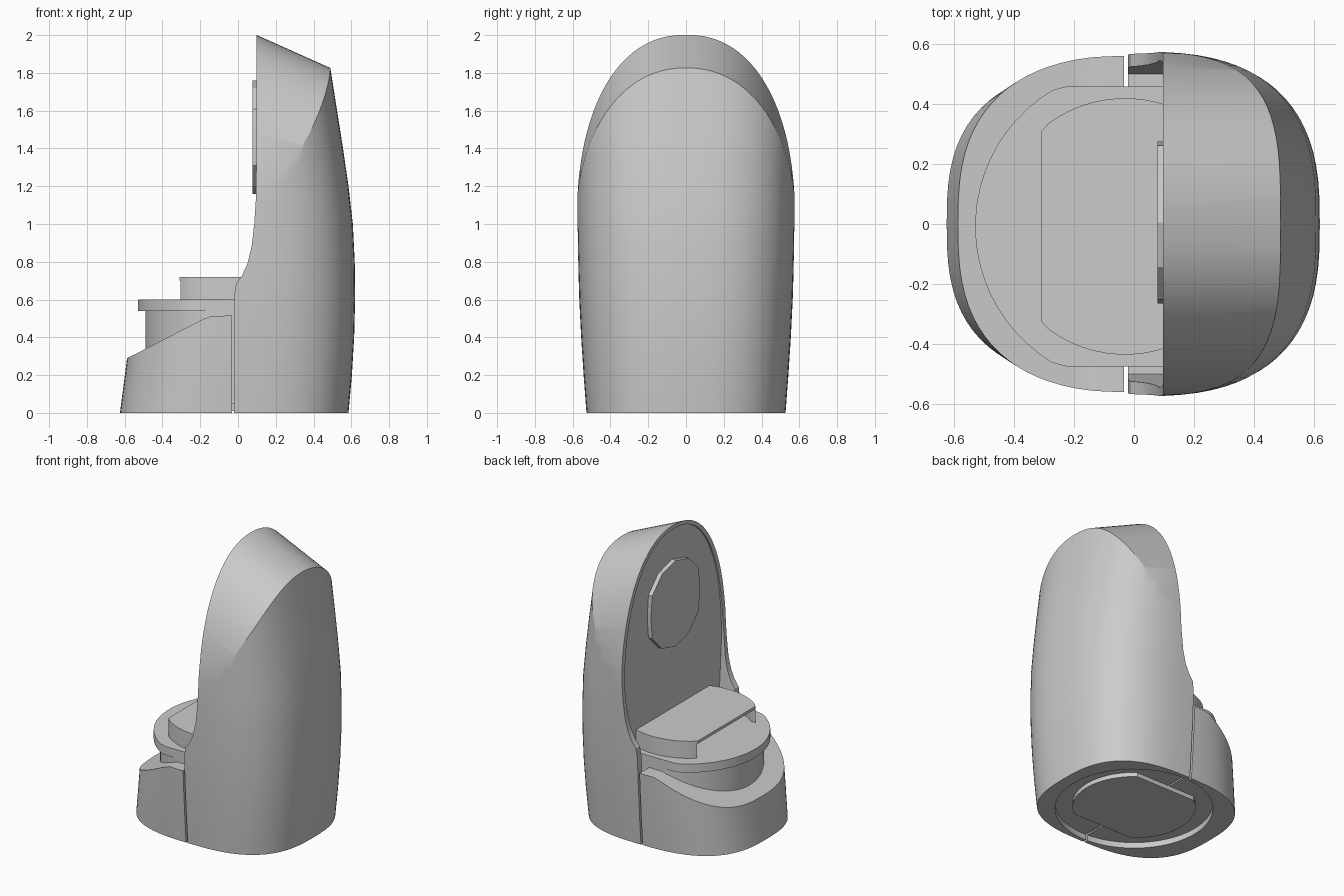
import bpy, bmesh, math
from mathutils import Vector

if "Cube" in bpy.data.objects:
    bpy.data.objects.remove(bpy.data.objects["Cube"])

grey = bpy.data.materials.new("plain_grey")
grey.use_nodes = True
grey.diffuse_color = (0.6, 0.6, 0.6, 1)
grey.node_tree.nodes["Principled BSDF"].inputs["Base Color"].default_value = (0.6, 0.6, 0.6, 1)


def skin(name, rings):
    """Closed solid through a list of matching point rings."""
    bm = bmesh.new()
    loops = [[bm.verts.new(p) for p in ring] for ring in rings]
    n = len(loops[0])
    for a, b in zip(loops, loops[1:]):
        for i in range(n):
            j = (i + 1) % n
            bm.faces.new((a[i], a[j], b[j], b[i]))
    bm.faces.new(loops[0])
    bm.faces.new(loops[-1])
    bmesh.ops.recalc_face_normals(bm, faces=bm.faces)
    mesh = bpy.data.meshes.new(name)
    bm.to_mesh(mesh)
    bm.free()
    mesh.materials.append(grey)
    obj = bpy.data.objects.new(name, mesh)
    bpy.context.collection.objects.link(obj)
    return obj


def prism(name, pts, axis, lo, hi, shear=0.0):
    """Extrude a 2D outline along an axis, optionally dropping z along x."""
    place = {"x": lambda p, t: (t, p[0], p[1] - shear * (t - 0.1)),
             "y": lambda p, t: (p[0], t, p[1]),
             "z": lambda p, t: (p[0], p[1], t)}[axis]
    return skin(name, [[place(p, t) for p in pts] for t in (lo, hi)])


def combine(obj, operation, cutter):
    """Apply a boolean and discard the cutter."""
    mod = obj.modifiers.new("cut", "BOOLEAN")
    mod.operation, mod.object, mod.solver = operation, cutter, "EXACT"
    deps = bpy.context.evaluated_depsgraph_get()
    old = obj.data
    mesh = bpy.data.meshes.new_from_object(obj.evaluated_get(deps))
    obj.modifiers.clear()
    obj.data = mesh
    mesh.name = obj.name
    bpy.data.meshes.remove(old)
    bpy.data.objects.remove(cutter)


def curve_point(t, n):
    """Unit superellipse point."""
    c, s = math.cos(t), math.sin(t)
    return (math.copysign(abs(c) ** (2 / n), c), math.copysign(abs(s) ** (2 / n), s))


def lerp(keys, z):
    for (z0, v0), (z1, v1) in zip(keys, keys[1:]):
        if z <= z1:
            return v0 + (v1 - v0) * (z - z0) / (z1 - z0)
    return keys[-1][1]


def disc(r, xlim, ylim, n=64, cx=0.0, cy=-0.008):
    """Circle outline clipped to flat sides."""
    pts = []
    for i in range(n):
        t = math.tau * (i + 0.5) / n
        x, y = cx + r * math.cos(t), r * math.sin(t)
        pts.append((max(xlim[0], min(xlim[1], x)), cy + max(-ylim, min(ylim, y))))
    return pts


def arch(half, top, foot):
    """Rounded arch outline in y and z, springing at z = 1."""
    pts = [(-foot, 0.3), (foot, 0.3)]
    for i in range(49):
        c, s = curve_point(math.pi * i / 48, 2.25)
        pts.append((half * c, 1 + (top - 1) * s))
    return pts


# Overall bulging envelope shared by both housing shells
BACK = [(0, 0.585), (0.2, 0.603), (0.4, 0.615), (0.6, 0.62), (0.8, 0.618),
        (1.0, 0.608), (1.2, 0.585), (1.4, 0.556), (2.2, 0.43)]
SIDE = [(0, 0.527), (0.2, 0.542), (0.4, 0.555), (0.6, 0.565), (0.8, 0.571),
        (1.0, 0.575), (2.2, 0.575)]


def envelope(name):
    rings = []
    for k in range(23):
        z = k * 0.1
        ring = []
        for i in range(80):
            c, s = curve_point(math.tau * i / 80, 2.75)
            depth = lerp(BACK, z) if c > 0 else 0.625 - 0.13 * z
            ring.append((depth * c, lerp(SIDE, z) * s, z))
        rings.append(ring)
    return skin(name, rings)


def base_recess():
    return prism("recess_cutter", disc(0.5, (-1, 1), 1, cy=0), "z", -0.1, 0.04)


# Tall housing: swept front edge, sloping arched roof, recessed front panel
tall = envelope("tall_housing")
edge = [(-0.02, -0.1), (-0.02, 0.62), (-0.01, 0.685), (0.02, 0.725), (0.05, 0.79),
        (0.072, 0.88), (0.086, 1.0), (0.094, 1.12), (0.097, 1.3), (0.097, 2.3),
        (0.9, 2.3), (0.9, -0.1)]
combine(tall, "INTERSECT", prism("edge_cutter", edge, "y", -1, 1))
roof = [(y, -1 if z < 0.5 else z) for y, z in arch(0.578, 2.0, 0.62)]
combine(tall, "INTERSECT", prism("roof_cutter", roof, "x", -0.3, 0.9, 0.447))
combine(tall, "DIFFERENCE", prism("panel_cutter", arch(0.545, 1.975, 0.5), "x", -0.5, 0.107))
combine(tall, "DIFFERENCE", base_recess())

# Low front housing with a sloping rim
low = envelope("low_front_housing")
rim = [(-0.9, -0.1), (-0.9, 0.128), (-0.585, 0.29), (-0.22, 0.478), (-0.18, 0.498),
       (-0.14, 0.513), (-0.033, 0.515), (-0.033, -0.1)]
combine(low, "INTERSECT", prism("rim_cutter", rim, "y", -1, 1))
combine(low, "DIFFERENCE", base_recess())

# Drum, round platform and underside plate
drum = prism("drum", disc(0.49, (-1, 0.3), 0.462), "z", 0.05, 0.55)
platform = prism("platform", disc(0.53, (-1, 0.2), 0.467), "z", 0.54, 0.6)
foot = prism("underside_plate", disc(0.39, (-1, 1), 0.31, cy=0), "z", 0.01, 0.06)

# Raised tray, hollow beneath and open along its straight edge
tray = prism("tray", disc(0.428, (-0.31, 0.15), 1, cx=-0.03), "z", 0.6, 0.72)
hollow = disc(0.405, (-0.6, 0.09), 1, cx=-0.03)
front = [(-0.6, y) if x < -0.3 else (x, y) for x, y in hollow]
combine(tray, "DIFFERENCE", prism("hollow_cutter", front, "z", 0.5, 0.7))

# Round button on the panel
ring = [(0.27 * max(-1, min(1, 1.1 * math.cos(math.tau * i / 12))) + 0.005,
         1.46 + 0.3 * math.sin(math.tau * i / 12)) for i in range(12)]
button = prism("button", ring, "x", 0.078, 0.12)

# Smooth the curved walls and keep the crisp edges
for obj in (tall, low, drum, platform, foot, tray, button):
    bpy.ops.object.select_all(action="DESELECT")
    obj.select_set(True)
    bpy.context.view_layer.objects.active = obj
    bpy.ops.object.shade_smooth_by_angle(angle=math.radians(25))
